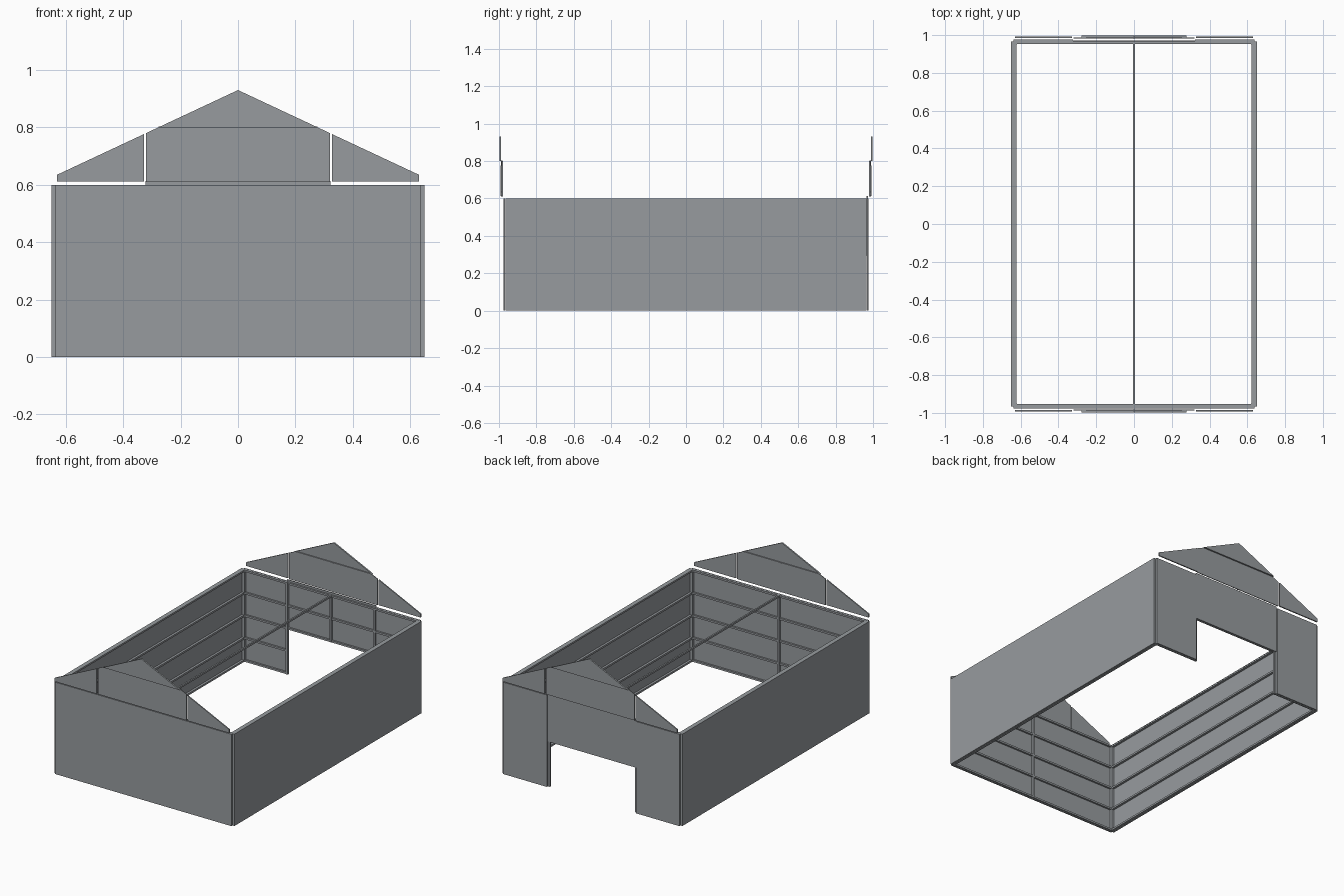
import bpy

if "Cube" in bpy.data.objects:
    bpy.data.objects.remove(bpy.data.objects["Cube"])

# One grey for the whole sheet-metal shell
steel = bpy.data.materials.new("grey_steel")
steel.diffuse_color = (0.31, 0.33, 0.345, 1)
steel.use_nodes = True
steel.node_tree.nodes["Principled BSDF"].inputs["Base Color"].default_value = steel.diffuse_color


def add_mesh(name, verts, faces):
    me = bpy.data.meshes.new(name)
    me.from_pydata(verts, [], faces)
    me.materials.append(steel)
    ob = bpy.data.objects.new(name, me)
    bpy.context.collection.objects.link(ob)
    return ob


def box(name, x0, x1, y0, y1, z0, z1):
    x0, x1 = sorted((x0, x1))
    y0, y1 = sorted((y0, y1))
    v = [(x, y, z) for x in (x0, x1) for y in (y0, y1) for z in (z0, z1)]
    f = [(0, 1, 3, 2), (4, 6, 7, 5), (0, 4, 5, 1), (2, 3, 7, 6), (0, 2, 6, 4), (1, 5, 7, 3)]
    return add_mesh(name, v, f)


def plate(name, outline, y0, y1):
    """Thin plate from an x-z outline (counter-clockwise from the front)."""
    y0, y1 = sorted((y0, y1))
    n = len(outline)
    v = [(x, y0, z) for x, z in outline] + [(x, y1, z) for x, z in outline]
    f = [tuple(range(n)), tuple(reversed(range(n, 2 * n)))]
    f += [(i, i + n, (i + 1) % n + n, (i + 1) % n) for i in range(n)]
    return add_mesh(name, v, f)


H, T = 0.60, 0.012                       # wall height, tube width
rails = (0.0, 0.147, 0.294, 0.441, H - T)


def roof(x):
    return 0.93 - 0.468 * abs(x)


# Long side walls with rails and corner posts
for s, side in ((-1, "left"), (1, "right")):
    box(side + "_wall_panel", s * 0.638, s * 0.65, -0.966, 0.966, 0, H)
    box(side + "_wall_top_cap", s * 0.621, s * 0.638, -0.966, 0.966, H - 0.004, H)
    for i, z in enumerate(rails):
        box(f"{side}_rail_{i}", s * 0.622, s * 0.637, -0.955, 0.955, z, z + T)
    for t, end in ((-1, "front"), (1, "back")):
        box(f"{end}_{side}_corner_post", s * 0.62, s * 0.637, t * 0.95, t * 0.966, 0, H)

# Closed front wall with rails and centre post
box("front_wall_panel", -0.637, 0.637, -0.977, -0.967, 0, H)
for i, z in enumerate(rails):
    box(f"front_rail_{i}", -0.62, 0.62, -0.966, -0.954, z, z + T)
box("front_centre_post", -0.006, 0.006, -0.966, -0.95, 0, H)

# Back wall: two side panels, raised door header, jamb posts
for s, side in ((-1, "left"), (1, "right")):
    box(f"back_{side}_panel", s * 0.322, s * 0.637, 0.967, 0.977, 0, H)
    box(f"door_{side}_jamb", s * 0.308, s * 0.322, 0.952, 0.966, 0, H)
    for i, z in enumerate(rails):
        box(f"back_{side}_rail_{i}", s * 0.322, s * 0.62, 0.954, 0.966, z, z + T)
box("door_header_panel", -0.322, 0.322, 0.966, 0.972, 0.295, 0.613)
for i, z in enumerate(rails[2:]):
    box(f"header_rail_{i}", -0.308, 0.308, 0.954, 0.966, z, z + T)
box("header_centre_post", -0.006, 0.006, 0.952, 0.966, 0.295, H)

# Tie beam along the middle at wall-top height
box("tie_beam", -0.005, 0.005, -0.954, 0.954, H - T, H)

# Gables: centre plates in two steps, outer wedges and thin ribs
xs = (0.93 - 0.80) / 0.468
for t, end in ((-1, "front"), (1, "back")):
    plate(end + "_gable_lower", [(-0.321, 0.61), (0.321, 0.61), (0.321, roof(0.321)),
          (xs, 0.80), (-xs, 0.80), (-0.321, roof(0.321))], t * 0.983, t * 0.988)
    plate(end + "_gable_peak", [(-xs, 0.80), (xs, 0.80), (0, 0.93)], t * 0.988, t * 0.998)
    box(end + "_gable_rib", -0.003, 0.003, t * 0.979, t * 0.983, 0.61, 0.80)
    box(end + "_gable_cross_rib", -xs, xs, t * 0.981, t * 0.988, 0.797, 0.803)
    for s, side in ((-1, "left"), (1, "right")):
        pts = [(s * 0.328, 0.612), (s * 0.63, 0.612), (s * 0.63, roof(0.63)), (s * 0.328, roof(0.328))]
        plate(f"{end}_{side}_gable_wedge", pts if s > 0 else pts[::-1], t * 0.984, t * 0.992)
